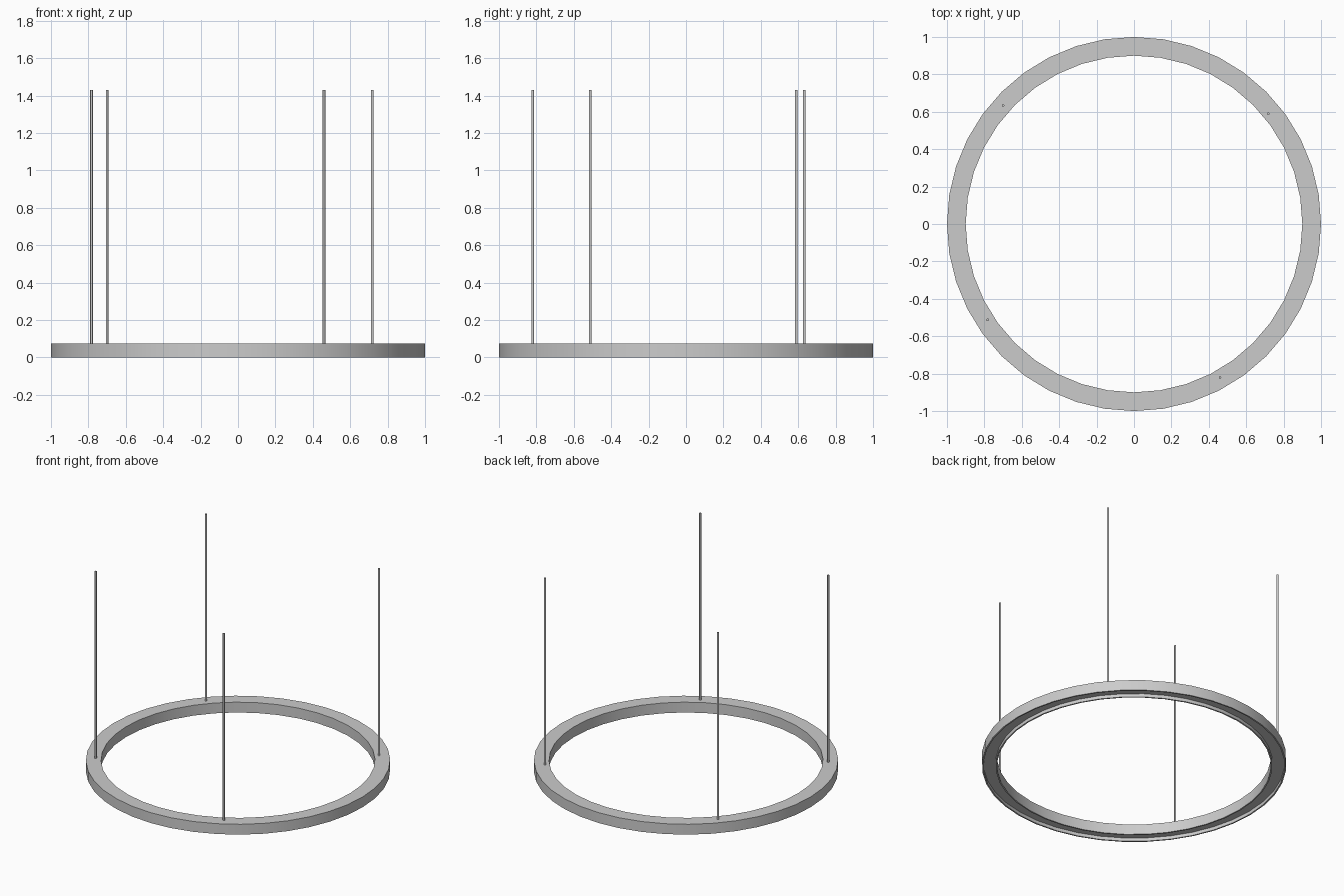
import bpy, bmesh, math

if "Cube" in bpy.data.objects:
    bpy.data.objects.remove(bpy.data.objects["Cube"])

SEGMENTS = 40
RING_TOP = 0.075
ROD_TOP = 1.43


def finish(bm, name):
    bmesh.ops.recalc_face_normals(bm, faces=bm.faces)
    mesh = bpy.data.meshes.new(name)
    bm.to_mesh(mesh)
    bm.free()
    obj = bpy.data.objects.new(name, mesh)
    bpy.context.collection.objects.link(obj)
    bpy.ops.object.select_all(action='DESELECT')
    obj.select_set(True)
    bpy.context.view_layer.objects.active = obj
    bpy.ops.object.shade_smooth_by_angle(angle=math.radians(50))
    return obj


def lathe(name, profile):
    """Revolve a closed (radius, z) profile around the z axis."""
    bm = bmesh.new()
    rings = []
    for i in range(SEGMENTS):
        a = math.tau * i / SEGMENTS
        rings.append([bm.verts.new((r * math.cos(a), r * math.sin(a), z))
                      for r, z in profile])
    n = len(profile)
    for i in range(SEGMENTS):
        a, b = rings[i], rings[(i + 1) % SEGMENTS]
        for j in range(n):
            k = (j + 1) % n
            bm.faces.new((a[j], b[j], b[k], a[k]))
    return finish(bm, name)


def rod(name, x, y):
    bm = bmesh.new()
    bmesh.ops.create_cone(bm, cap_ends=True, segments=12, radius1=0.007,
                          radius2=0.007, depth=ROD_TOP - RING_TOP)
    bmesh.ops.translate(bm, verts=bm.verts,
                        vec=(x, y, (ROD_TOP + RING_TOP) / 2))
    return finish(bm, name)


# Ring housing with a shallow light channel in its underside
lathe("ring_housing", [(1.0, 0), (1.0, RING_TOP), (0.9, RING_TOP), (0.9, 0),
                       (0.91, 0), (0.91, 0.024), (0.99, 0.024), (0.99, 0)])

# Four thin suspension rods, unevenly spaced around the ring
for i, (x, y) in enumerate([(-0.783, -0.512), (-0.70, 0.633),
                            (0.46, -0.82), (0.718, 0.59)]):
    rod(f"suspension_rod_{i + 1}", x, y)
